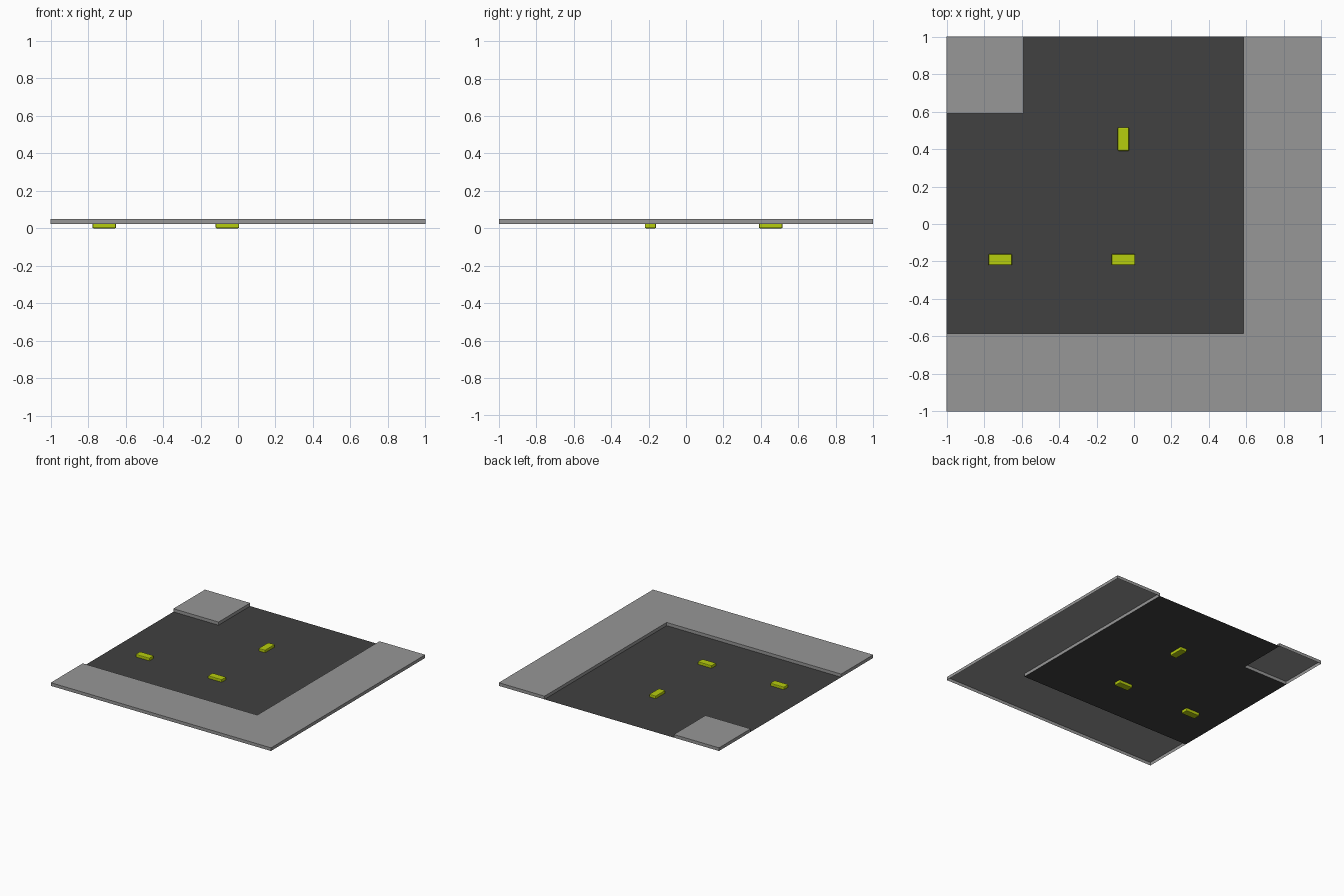
import bpy, bmesh

if "Cube" in bpy.data.objects:
    bpy.data.objects.remove(bpy.data.objects["Cube"])


def material(name, rgb):
    m = bpy.data.materials.new(name)
    m.diffuse_color = (*rgb, 1)
    m.use_nodes = True
    m.node_tree.nodes["Principled BSDF"].inputs["Base Color"].default_value = m.diffuse_color
    return m


PAVING = material("paving grey", (0.31, 0.31, 0.31))
ASPHALT = material("asphalt dark grey", (0.052, 0.052, 0.052))
YELLOW = material("marker yellow", (0.47, 0.61, 0.004))

ROAD_Z, TOP_Z = 0.024, 0.05


def finish(bm, name, mat):
    me = bpy.data.meshes.new(name)
    bm.to_mesh(me)
    bm.free()
    me.materials.append(mat)
    ob = bpy.data.objects.new(name, me)
    bpy.context.collection.objects.link(ob)
    return ob


def sheet(name, outline, z, mat, skirt=0.0):
    """Flat counter-clockwise outline, with optional walls down from its rim (open below)."""
    bm = bmesh.new()
    top = [bm.verts.new((x, y, z)) for x, y in outline]
    bm.faces.new(top)
    if skirt:
        low = [bm.verts.new((x, y, z - skirt)) for x, y in outline]
        n = len(top)
        for i in range(n):
            j = (i + 1) % n
            bm.faces.new((top[j], top[i], low[i], low[j]))
    return finish(bm, name, mat)


def marker(name, x, y, sx, sy):
    """Small bevelled block set through the road surface."""
    height = 0.046
    bm = bmesh.new()
    bmesh.ops.create_cube(bm, size=1)
    bmesh.ops.scale(bm, vec=(sx, sy, height), verts=bm.verts)
    bmesh.ops.translate(bm, vec=(x, y, height / 2), verts=bm.verts)
    bmesh.ops.bevel(bm, geom=bm.edges[:], offset=0.006, segments=2,
                    profile=0.5, affect='EDGES')
    return finish(bm, name, YELLOW)


# L-shaped pavement around the outside of the bend
sheet("outer_pavement",
      [(-1, -1), (1, -1), (1, 1), (0.585, 1), (0.585, -0.585), (-1, -0.585)],
      TOP_Z, PAVING, TOP_Z - ROAD_Z)

# small pavement on the inside corner
sheet("corner_pavement", [(-1, 0.59), (-0.59, 0.59), (-0.59, 1), (-1, 1)],
      TOP_Z, PAVING, TOP_Z - ROAD_Z)

# road surface
sheet("road",
      [(-1, -0.585), (0.585, -0.585), (0.585, 1), (-0.59, 1), (-0.59, 0.59), (-1, 0.59)],
      ROAD_Z, ASPHALT)

# yellow road markers
for i, (x, y, sx, sy) in enumerate([(-0.714, -0.19, 0.126, 0.06),
                                    (-0.057, -0.19, 0.126, 0.06),
                                    (-0.057, 0.453, 0.06, 0.126)]):
    marker(f"road_marker_{i + 1}", x, y, sx, sy)
